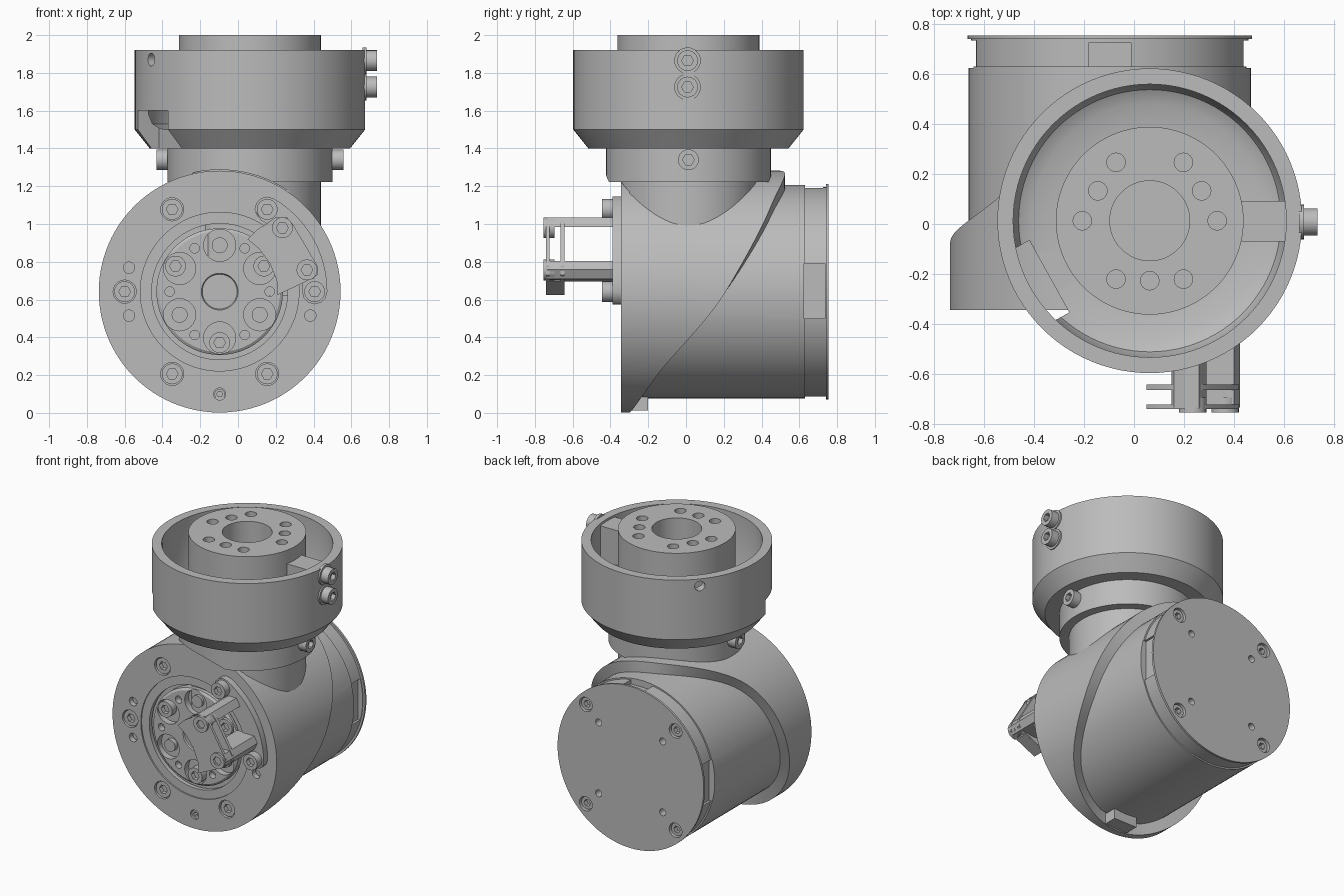
import bpy, bmesh, math
from math import sin, cos, radians, pi, tau
from mathutils import Vector

cube = bpy.data.objects.get("Cube")
if cube:
    bpy.data.objects.remove(cube)

metal = bpy.data.materials.new("plain_grey")
metal.use_nodes = True
metal.diffuse_color = (0.5, 0.5, 0.5, 1)
metal.node_tree.nodes["Principled BSDF"].inputs["Base Color"].default_value = (0.5, 0.5, 0.5, 1)

MX, MZ = -0.097, 0.642      # axis of the lower motor (along y)
HX, HY = 0.063, 0.013       # axis of the upper housing (along z)


def add(name, bm):
    bmesh.ops.recalc_face_normals(bm, faces=bm.faces)
    mesh = bpy.data.meshes.new(name)
    bm.to_mesh(mesh)
    bm.free()
    mesh.materials.append(metal)
    ob = bpy.data.objects.new(name, mesh)
    bpy.context.collection.objects.link(ob)
    return ob


def ring_loft(name, sections, n, place, closed):
    """Skin circular sections; place(i, section, angle) gives each point."""
    bm = bmesh.new()
    rings = [[bm.verts.new(place(s, tau * k / n)) for k in range(n)] for s in sections]
    pairs = list(zip(rings, rings[1:]))
    if closed:
        pairs.append((rings[-1], rings[0]))
    else:
        bm.faces.new(rings[0])
        bm.faces.new(rings[-1])
    for a, b in pairs:
        for k in range(n):
            j = (k + 1) % n
            bm.faces.new((a[k], a[j], b[j], b[k]))
    return add(name, bm)


def lathe_y(name, prof, closed=False, n=96):
    return ring_loft(name, prof, n, lambda s, t: (MX + s[0] * cos(t), s[1], MZ + s[0] * sin(t)), closed)


def lathe_z(name, prof, closed=False, n=96):
    return ring_loft(name, prof, n, lambda s, t: (HX + s[0] * cos(t), HY + s[0] * sin(t), s[1]), closed)


def rod(name, a, b, r, n=24):
    a, b = Vector(a), Vector(b)
    q = (b - a).to_track_quat('Z', 'Y')
    return ring_loft(name, (a, b), n, lambda c, t: c + q @ Vector((r * cos(t), r * sin(t), 0)), False)


def box(name, lo, hi):
    bm = bmesh.new()
    bmesh.ops.create_cube(bm, size=1)
    for v in bm.verts:
        v.co = [(l + h) / 2 + c * (h - l) for c, l, h in zip(v.co, lo, hi)]
    return add(name, bm)


def prism(name, pts, y0, y1):
    bm = bmesh.new()
    face = bm.faces.new([bm.verts.new((x, y0, z)) for x, z in pts])
    ext = bmesh.ops.extrude_face_region(bm, geom=[face])
    for v in ext["geom"]:
        if isinstance(v, bmesh.types.BMVert):
            v.co.y = y1
    return add(name, bm)


def cut(target, cutters):
    bpy.context.view_layer.objects.active = target
    for c in cutters:
        m = target.modifiers.new("cut", 'BOOLEAN')
        m.operation, m.solver, m.object = 'DIFFERENCE', 'EXACT', c
        bpy.ops.object.modifier_apply(modifier=m.name)
        bpy.data.objects.remove(c)


def polar(r, deg):
    return MX + r * cos(radians(deg)), MZ + r * sin(radians(deg))


def drill(x, z, r, y0, y1):
    return rod("drill", (x, y0, z), (x, y1, z), r)


# Shared socket-head screw, pointing along +z
screw_master = rod("screw", (0, 0, 0), (0, 0, 0.06), 0.055)
cut(screw_master, [rod("hex", (0, 0, 0.03), (0, 0, 0.1), 0.031, 6)])
screw_mesh = screw_master.data
bpy.data.objects.remove(screw_master)


def screw(name, loc, direction, size=1.0):
    ob = bpy.data.objects.new(name, screw_mesh)
    ob.location = loc
    ob.rotation_euler = Vector(direction).to_track_quat('Z', 'Y').to_euler()
    ob.scale = (size, size, 1)
    bpy.context.collection.objects.link(ob)


FRONT, BACK = (0, -1, 0), (0, 1, 0)

# Lower motor can with stepped back cap, cable windows and cap screws
body = lathe_y("motor_body", [(0.565, -0.28), (0.565, 0.63), (0.555, 0.63), (0.555, 0.74),
                              (0.57, 0.74), (0.57, 0.755)])
windows = [box("window", (MX + s * 0.57 - 0.05, 0.625, 0.5), (MX + s * 0.57 + 0.05, 0.735, 0.79)) for s in (-1, 1)]
windows.append(box("window", (MX - 0.085, 0.63, 1.16), (MX + 0.085, 0.725, 1.3)))
corners = [(sx, sz) for sx in (-1, 1) for sz in (-1, 1)]
cut(body, windows
    + [drill(MX + 0.35 * a, MZ + 0.35 * b, 0.05, 0.69, 0.8) for a, b in corners]
    + [drill(MX + 0.25 * a, MZ + 0.25 * b, 0.024, 0.7, 0.8) for a, b in corners])
for a, b in corners:
    screw("cap_screw", (MX + 0.35 * a, 0.68, MZ + 0.35 * b), BACK, 0.8)

# Outer shell with a sweeping rear edge, plus the front flange
EDGE = [0.21, 0.45, 0.5, 0.1, -0.08, -0.22, -0.3, -0.16]


def edge_y(t):
    f = t / tau * 8
    i = int(f)
    f -= i
    a, b, c, d = (EDGE[(i + k) % 8] for k in (-1, 0, 1, 2))
    return b + 0.5 * f * (c - a + f * (2 * a - 5 * b + 4 * c - d + f * (3 * (b - c) + d - a)))


def shell_point(s, t):
    y = max(edge_y(t), -0.30) if s[1] is None else s[1]
    return (MX + s[0] * cos(t), y, MZ + s[0] * sin(t))


shell = ring_loft("shell", [(0.64, None), (0.64, -0.345), (0.42, -0.345), (0.42, -0.335), (0.36, -0.335),
                            (0.36, -0.305), (0.55, -0.305), (0.55, None)], 96, shell_point, True)
holes = [drill(*polar(0.503, a), 0.061, -0.4, -0.2) for a in range(0, 360, 60)]
holes += [drill(MX + sx * 0.48, MZ + sz * 0.127, 0.03, -0.4, -0.2) for sx, sz in corners]
holes.append(drill(MX, 0.1, 0.032, -0.4, -0.2))
cut(shell, holes)
box("bottom_tab", (MX - 0.09, -0.33, 0.012), (MX + 0.09, -0.2, 0.085))
screw("bottom_screw", (MX, -0.275, 0.1), FRONT, 0.5)
for a in range(0, 360, 60):
    x, z = polar(0.503, a)
    screw("flange_screw", (x, -0.385 if a < 90 else -0.275, z), FRONT)

# Front rotor with six pockets, alternately holding screws and posts
rotor = lathe_y("rotor", [(0.335, -0.27), (0.335, -0.325), (0.32, -0.335), (0.097, -0.335), (0.092, -0.325)])
cut(rotor, [drill(*polar(0.245, a), 0.085, -0.4, -0.29) for a in range(30, 360, 60)]
    + [drill(*polar(0.265, a), 0.025, -0.4, -0.29) for a in range(0, 360, 60)])
for a in range(30, 360, 120):
    x, z = polar(0.27, a)
    screw("rotor_screw", (x, -0.28, z), FRONT)
    x, z = polar(0.245, a + 60)
    post = rod("rotor_post", (x, -0.28, z), (x, -0.32, z), 0.042)


# Neck and hub, with the flange clearance removed
def clearance():
    return rod("clearance", (MX, -0.7, MZ), (MX, -0.3, MZ), 0.645, 96)


hub = lathe_z("neck_and_hub", [(0.376, 0.62), (0.376, 2.0)])
bolt_holes = []
for a in (0, 30, 60, 120, 150, 180, 240, 270, 300):
    r = 0.24 if a in (30, 150, 270) else 0.27
    x, y = HX + r * cos(radians(a)), HY + r * sin(radians(a))
    bolt_holes.append(rod("bolt_hole", (x, y, 1.75), (x, y, 2.1), 0.037))
cut(hub, [clearance(), rod("bore", (HX, HY, 1.5), (HX, HY, 2.1), 0.16, 48)] + bolt_holes)

# Clamp ring below the housing
clamp = lathe_z("clamp_ring", [(0.437, 1.222), (0.437, 1.41)])
cut(clamp, [clearance()])
for s in (-1, 1):
    screw("clamp_screw", (HX + s * 0.435, HY, 1.34), (s, 0, 0))

# Upper cup-shaped housing with a notch and two access holes
housing = lathe_z("housing", [(0.53, 1.4), (0.61, 1.5), (0.61, 1.92), (0.547, 1.92), (0.547, 1.58),
                              (0.525, 1.53), (0.47, 1.5), (0.3, 1.5), (0.3, 1.4)], True)
notch = box("notch", (0.46, -0.165, 1.3), (0.8, 0.165, 1.6))
notch.location = (HX, HY, 0)
notch.rotation_euler.z = radians(209)
bpy.context.view_layer.update()
access = []
for a in (139, 211):
    d = Vector((cos(radians(a)), sin(radians(a)), 0))
    c = Vector((HX, HY, 1.87))
    access.append(rod("access", c + d * 0.45, c + d * 0.7, 0.034))
cut(housing, [notch] + access)
box("housing_key", (0.40, -0.07, 1.66), (0.63, 0.092, 1.905))
for z in (1.865, 1.725):
    screw("housing_screw", (0.675, 0.008, z), (1, 0, 0))
    rod("screw_washer", (0.66, 0.008, z), (0.68, 0.008, z), 0.07)

# Curved foot plate of the front bracket
arc = range(0, 61, 5)
plate = [polar(0.57, a) for a in arc]
plate += [(polar(0.503, 60)[0] - 0.067 * sin(radians(a)), polar(0.503, 60)[1] + 0.067 * cos(radians(a)))
          for a in range(0, 120, 30)]
plate += [polar(0.437, a) for a in reversed(arc)]
x, z = polar(0.503, 0)
plate += [(x - 0.067 * cos(radians(a)), z - 0.067 * sin(radians(a))) for a in range(30, 180, 30)]
prism("bracket_foot", plate, -0.39, -0.34)

# Bracket arms, end plates and inner pad
prism("upper_arm", [(0.15, 0.985), (0.16, 1.01), (0.2, 1.035), (0.26, 1.035), (0.29, 0.985)], -0.735, -0.38)
prism("lower_arm", [(0.22, 0.70), (0.30, 0.695), (0.40, 0.71), (0.425, 0.76), (0.40, 0.805), (0.26, 0.805)],
      -0.735, -0.38)
end = [(0.05, 0.92), (0.1, 0.97), (0.2, 1.03), (0.26, 1.03), (0.29, 1.0), (0.42, 0.78), (0.42, 0.73),
       (0.37, 0.70), (0.21, 0.625), (0.205, 0.7), (0.17, 0.79), (0.11, 0.87)]
prism("end_plate", end, -0.74, -0.722)
prism("inner_plate", end, -0.665, -0.643)
prism("end_pad", [(0.21, 0.625), (0.36, 0.695), (0.4, 0.8), (0.165, 0.8), (0.205, 0.7)], -0.738, -0.65)
for x, z in ((0.235, 0.98), (0.365, 0.757)):
    screw("bracket_screw", (x, -0.695, z), FRONT)

# Smooth round surfaces, keep machined edges crisp
bpy.ops.object.select_all(action='DESELECT')
for ob in bpy.context.scene.objects:
    if ob.type == 'MESH':
        ob.select_set(True)
        bpy.context.view_layer.objects.active = ob
bpy.ops.object.shade_smooth_by_angle(angle=radians(30))
